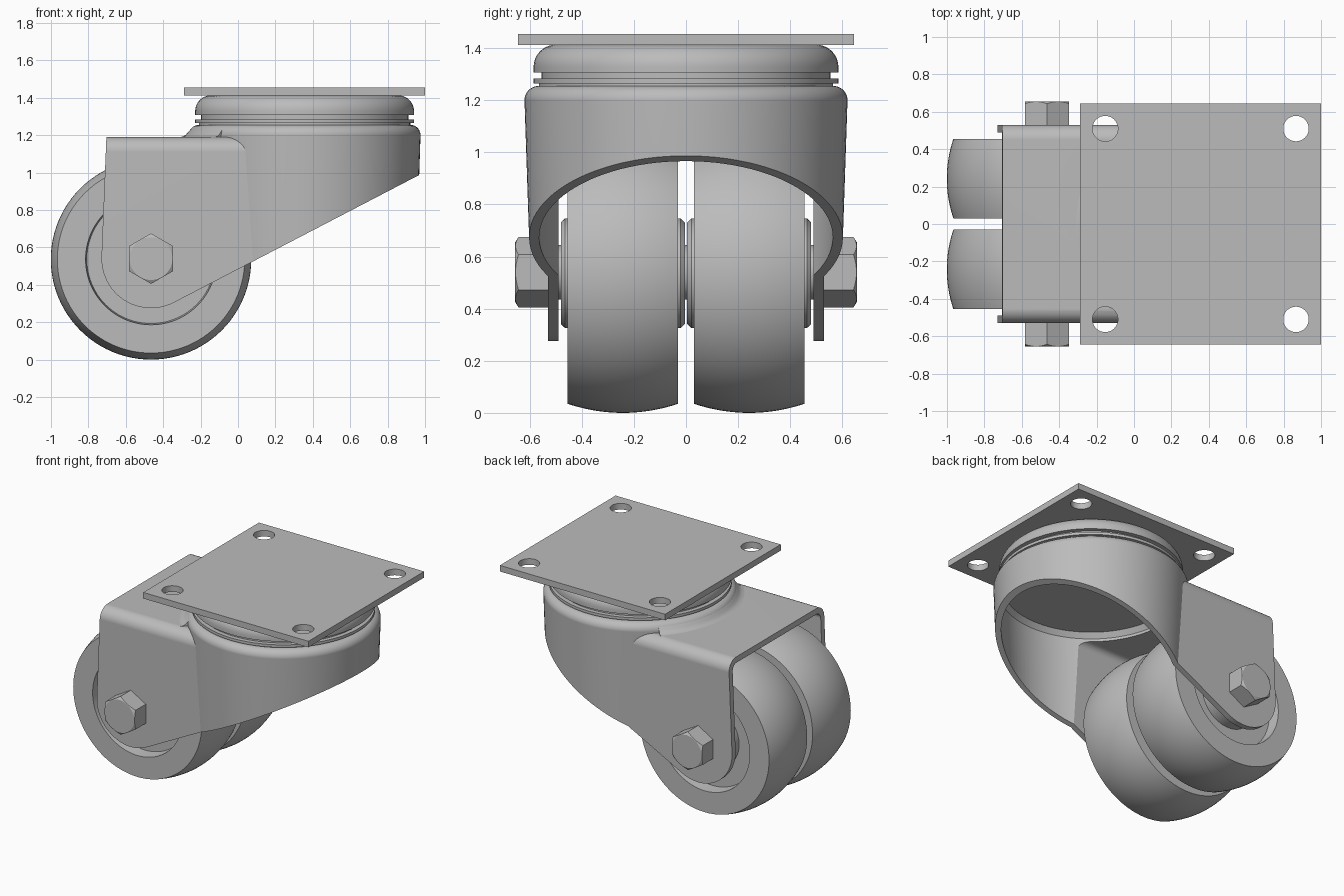
import bpy, bmesh, math
from mathutils import Matrix, Vector

cube = bpy.data.objects.get("Cube")
if cube:
    bpy.data.objects.remove(cube, do_unlink=True)

GREY = (0.5, 0.5, 0.5, 1)
steel = bpy.data.materials.new("Plain grey")
steel.use_nodes = True
steel.diffuse_color = GREY
steel.node_tree.nodes["Principled BSDF"].inputs["Base Color"].default_value = GREY

SWIVEL_X = 0.356
AXLE_X, AXLE_Z = -0.465, 0.536


def make(name, bm):
    bmesh.ops.recalc_face_normals(bm, faces=bm.faces[:])
    mesh = bpy.data.meshes.new(name)
    bm.to_mesh(mesh)
    bm.free()
    mesh.materials.append(steel)
    ob = bpy.data.objects.new(name, mesh)
    bpy.context.collection.objects.link(ob)
    return ob


def lathe(name, profile, centre, axis="Z", steps=96, start=0, sweep=360, closed=False):
    """Spin a (radius, height) profile around an axis through centre."""
    bm = bmesh.new()
    c, s = math.cos(math.radians(start)), math.sin(math.radians(start))
    vs = [bm.verts.new((r * c, r * s, h)) for r, h in profile]
    for a, b in zip(vs, vs[1:] + (vs[:1] if closed else [])):
        bm.edges.new((a, b))
    bmesh.ops.spin(bm, geom=bm.verts[:] + bm.edges[:], cent=(0, 0, 0), axis=(0, 0, 1),
                   angle=math.radians(sweep), steps=steps)
    bmesh.ops.remove_doubles(bm, verts=bm.verts[:], dist=1e-5)
    if sweep < 360:
        bmesh.ops.holes_fill(bm, edges=[e for e in bm.edges if e.is_boundary], sides=0)
    m = Matrix.Translation(centre)
    if axis == "Y":
        m = m @ Matrix.Rotation(-math.pi / 2, 4, "X")
    bm.transform(m)
    return make(name, bm)


def prism(name, pts, axis, lo, hi):
    """Extrude a 2D outline along one axis."""
    place = {"X": lambda p, t: (t, p[0], p[1]),
             "Y": lambda p, t: (p[0], t, p[1]),
             "Z": lambda p, t: (p[0], p[1], t)}[axis]
    bm = bmesh.new()
    face = bm.faces.new([bm.verts.new(place(p, lo)) for p in pts])
    ext = bmesh.ops.extrude_face_region(bm, geom=[face])
    move = Vector(place((0, 0), hi - lo))
    bmesh.ops.translate(bm, vec=move, verts=[v for v in ext["geom"] if isinstance(v, bmesh.types.BMVert)])
    return make(name, bm)


def boolean(ob, tool, operation):
    mod = ob.modifiers.new("Cut", "BOOLEAN")
    mod.operation, mod.object, mod.solver = operation, tool, "EXACT"
    dg = bpy.context.evaluated_depsgraph_get()
    dg.update()
    mesh = bpy.data.meshes.new_from_object(ob.evaluated_get(dg))
    ob.modifiers.clear()
    ob.data = mesh
    bpy.data.objects.remove(tool, do_unlink=True)


def arc(cx, cy, r, a0, a1, n):
    return [(cx + r * math.cos(math.radians(a0 + (a1 - a0) * i / n)),
             cy + r * math.sin(math.radians(a0 + (a1 - a0) * i / n))) for i in range(n + 1)]


def arch(half, bottom, top, r):
    """Upside-down U outline with rounded upper corners."""
    return ([(half, bottom)] + arc(half - r, top - r, r, 0, 90, 8)
            + arc(-half + r, top - r, r, 90, 180, 8) + [(-half, bottom)])


# Mounting plate with four bolt holes
plate = prism("mounting_plate", [(-0.288, -0.644), (1, -0.644), (1, 0.644), (-0.288, 0.644)],
              "Z", 1.412, 1.455)
for sx in (-1, 1):
    for sy in (-1, 1):
        hole = lathe("hole_cutter", [(0, -0.1), (0.068, -0.1), (0.068, 0.1), (0, 0.1)],
                     (SWIVEL_X + sx * 0.51, sy * 0.51, 1.43), steps=48)
        boolean(plate, hole, "DIFFERENCE")

# Swivel bearing: grooved rings under a rounded cap
bearing = lathe("swivel_bearing",
                [(0, 1.225), (0.565, 1.225), (0.565, 1.265), (0.585, 1.265), (0.585, 1.284),
                 (0.555, 1.284), (0.555, 1.307), (0.585, 1.307)]
                + arc(0.50, 1.328, 0.085, 0, 90, 10) + [(0, 1.413)], (SWIVEL_X, 0, 0))

# Yoke: tapered cup joined to a rounded fork, hollowed, then trimmed to the side outline
C = (SWIVEL_X, 0, 0)
yoke = lathe("fork_yoke", [(0, 0.1), (0.583, 0.1), (0.62, 1.2)]
             + arc(0.565, 1.2, 0.055, 10, 90, 8) + [(0, 1.255)], C)
boolean(yoke, prism("fork_outer", arch(0.53, 0.05, 1.19, 0.08), "X", -0.9, 0.3), "UNION")
fork_inner = prism("fork_inner", arch(0.49, -0.05, 1.15, 0.045), "X", -1.1, 0.32)
cup_inner = lathe("cup_inner", [(0, -0.2), (0.535, -0.2), (0.58, 1.17), (0.555, 1.205), (0, 1.205)], C)
boolean(yoke, fork_inner, "DIFFERENCE")
boolean(yoke, cup_inner, "DIFFERENCE")
side = ([(-0.695, 1.4), (1.2, 1.4), (1.2, 1.107)]
        + arc(AXLE_X, 0.54, 0.265, -62.5, -182.6, 24))
boolean(yoke, prism("side_outline", side, "Y", -1, 1), "INTERSECT")

# Soft fillet where the cup meets the top of the fork
fillet = lathe("cup_fillet", [(0.59, 1.18), (0.665, 1.18), (0.665, 1.19), (0.648, 1.194),
                              (0.634, 1.203), (0.624, 1.215), (0.612, 1.228), (0.59, 1.228)],
               C, steps=32, start=136, sweep=88, closed=True)

# Twin wheels: crowned tread, recessed sides, protruding hub
half = [(0, -0.238), (0.195, -0.238), (0.21, -0.222), (0.21, -0.13), (0.343, -0.13), (0.35, -0.2125)]
crown = [(0.536 - 0.035 * (i / 10) ** 2, 0.2125 * i / 10) for i in range(-10, 11)]
wheel_profile = half + crown + [(r, -t) for r, t in reversed(half)]
smooth = [plate, bearing, yoke, fillet]
for label, s in (("front", -1), ("back", 1)):
    smooth.append(lathe(label + "_wheel", wheel_profile, (AXLE_X, s * 0.2425, AXLE_Z), "Y"))

# Axle
smooth.append(lathe("axle", [(0, -0.535), (0.105, -0.535), (0.105, 0.535), (0, 0.535)],
                    (AXLE_X, 0, AXLE_Z + 0.004), "Y", 48))

# Hexagonal bolt heads with chamfered outer corners
hexagon = arc(AXLE_X, 0.54, 0.135, 90, 390, 5)
for label, s in (("front", -1), ("back", 1)):
    lo, hi = sorted((s * 0.525, s * 0.656))
    head = prism(label + "_bolt_head", hexagon, "Y", lo, hi)
    cone = lathe("chamfer_tool", [(0, s * 0.4), (0.2, s * 0.4), (0.2, s * 0.602), (0.108, s * 0.66),
                                  (0, s * 0.66)], (AXLE_X, 0, 0.54), "Y", 48)
    boolean(head, cone, "INTERSECT")
    smooth.append(head)

# Smooth the curved surfaces and keep the creases sharp
bpy.ops.object.select_all(action="DESELECT")
for ob in smooth:
    ob.select_set(True)
bpy.context.view_layer.objects.active = yoke
bpy.ops.object.shade_smooth_by_angle(angle=math.radians(25))
for ob in (yoke, plate):
    mod = ob.modifiers.new("Even shading", "WEIGHTED_NORMAL")
    mod.keep_sharp = True
